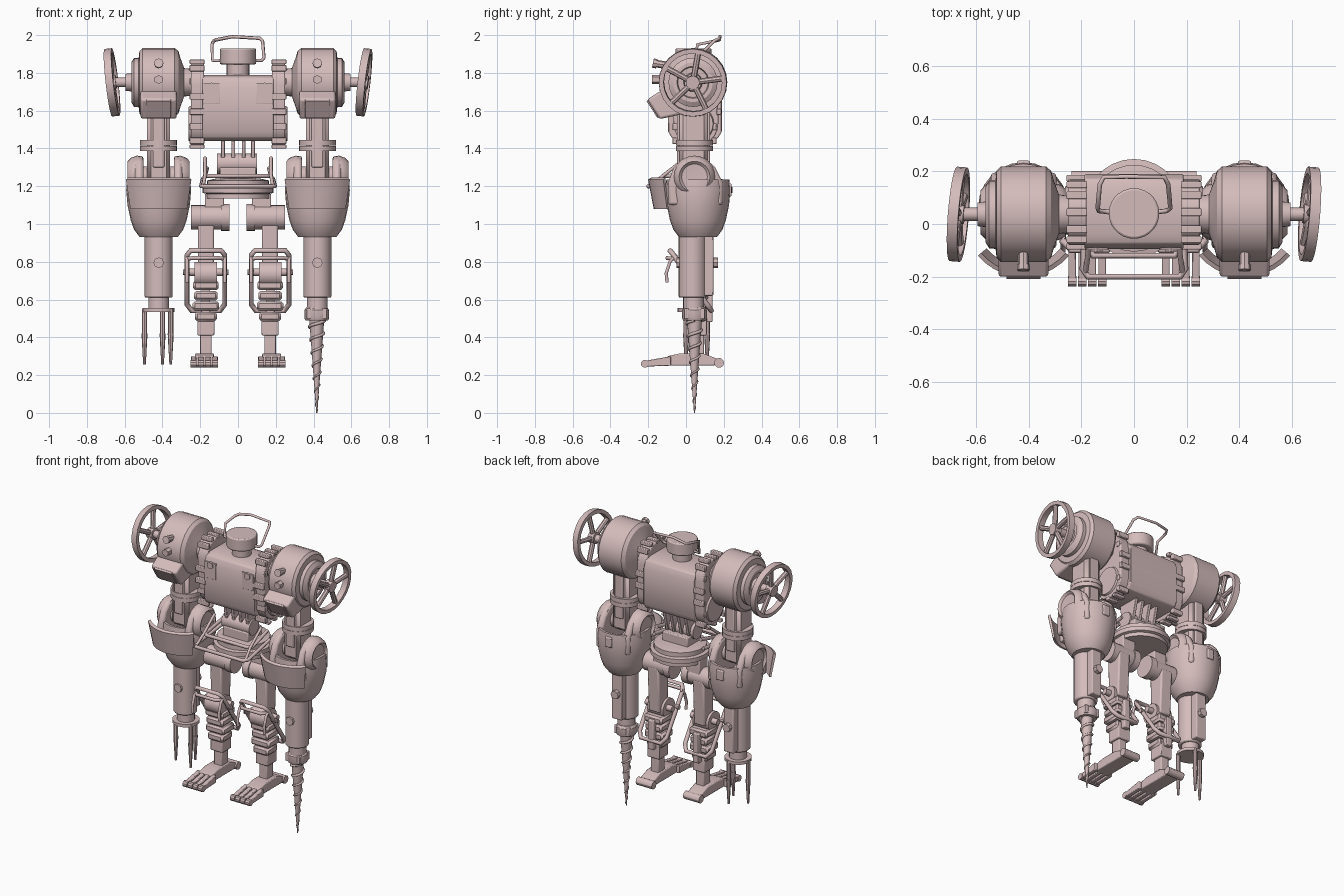
import bpy, bmesh, math
from mathutils import Vector, Matrix

if "Cube" in bpy.data.objects:
    bpy.data.objects.remove(bpy.data.objects["Cube"])

mat = bpy.data.materials.new("pale pink clay")
mat.diffuse_color = (0.66, 0.5, 0.5, 1)
mat.use_nodes = True
mat.node_tree.nodes["Principled BSDF"].inputs["Base Color"].default_value = mat.diffuse_color


def finish(name, bm):
    bmesh.ops.recalc_face_normals(bm, faces=bm.faces)
    me = bpy.data.meshes.new(name)
    bm.to_mesh(me)
    bm.free()
    me.materials.append(mat)
    ob = bpy.data.objects.new(name, me)
    bpy.context.collection.objects.link(ob)
    return ob


def bevel(ob, w, seg=2):
    m = ob.modifiers.new("bevel", 'BEVEL')
    m.width, m.segments, m.limit_method = w, seg, 'ANGLE'
    return ob


def box(name, c, size, w=0.006):
    bm = bmesh.new()
    bmesh.ops.create_cube(bm, size=1, matrix=Matrix.Translation(c) @ Matrix.Diagonal((*size, 1)))
    return bevel(finish(name, bm), w)


def rod(name, a, b, r1, r2=None, n=20):
    a, b = Vector(a), Vector(b)
    d = b - a
    bm = bmesh.new()
    m = Matrix.Translation((a + b) / 2) @ d.to_track_quat('Z', 'Y').to_matrix().to_4x4()
    bmesh.ops.create_cone(bm, cap_ends=True, segments=n, radius1=r1,
                          radius2=r1 if r2 is None else r2, depth=d.length, matrix=m)
    return finish(name, bm)


def lathe(name, prof, c, axis='Z', a0=0, a1=360, n=24):
    """Spin a closed (radius, height) profile about an axis."""
    bm = bmesh.new()
    vs = [bm.verts.new((r, 0, h)) for r, h in prof]
    f = bm.faces.new(vs)
    bmesh.ops.rotate(bm, verts=vs, matrix=Matrix.Rotation(math.radians(a0), 3, 'Z'))
    full = a1 - a0 == 360
    bmesh.ops.spin(bm, geom=[f] + list(bm.edges) + vs, axis=(0, 0, 1), cent=(0, 0, 0),
                   angle=math.radians(a1 - a0), steps=n)
    bmesh.ops.remove_doubles(bm, verts=bm.verts, dist=1e-5)
    if full:
        inner = [f for f in bm.faces if len(f.verts) == len(prof)
                 and all(abs(v.co.y) < 1e-4 for v in f.verts)]
        bmesh.ops.delete(bm, geom=inner, context='FACES')
    if axis != 'Z':
        bmesh.ops.rotate(bm, verts=bm.verts, matrix=Matrix.Rotation(math.radians(90 if axis == 'X' else -90), 3, 'Y'))
    bmesh.ops.translate(bm, verts=bm.verts, vec=c)
    return finish(name, bm)


def prism(name, prof, x0, x1, w=0.006):
    """Extrude a (y, z) outline along x."""
    bm = bmesh.new()
    f = bm.faces.new([bm.verts.new((x0, y, z)) for y, z in prof])
    r = bmesh.ops.extrude_face_region(bm, geom=[f])
    bmesh.ops.translate(bm, vec=(x1 - x0, 0, 0), verts=[v for v in r['geom'] if isinstance(v, bmesh.types.BMVert)])
    return bevel(finish(name, bm), w)


def tube(name, pts, r, cyclic=False, radii=None):
    cu = bpy.data.curves.new(name, 'CURVE')
    cu.dimensions, cu.bevel_depth, cu.bevel_resolution, cu.use_fill_caps = '3D', r, 1, True
    sp = cu.splines.new('POLY')
    sp.points.add(len(pts) - 1)
    for i, p in enumerate(pts):
        sp.points[i].co = (*p, 1)
        sp.points[i].radius = radii[i] if radii else 1
    sp.use_cyclic_u = cyclic
    ob = bpy.data.objects.new(name, cu)
    bpy.context.collection.objects.link(ob)
    cu.materials.append(mat)
    return ob


# Torso body, head and carry handle
prism("torso", [(-.095, 1.49), (-.075, 1.455), (-.04, 1.44), (.13, 1.44), (.17, 1.455), (.19, 1.49), (.19, 1.73),
                (.17, 1.775), (.13, 1.79), (-.04, 1.79), (-.075, 1.775), (-.095, 1.73)], -.188, .188)
rod("neck", (0, 0.04, 1.77), (0, 0.04, 1.86), 0.06)
bevel(rod("head", (0, 0.04, 1.845), (0, 0.04, 1.93), 0.096, n=28), 0.008)
tube("carry_handle", [(-.09, .045, 1.865), (-.135, .05, 1.865), (-.138, .06, 1.95), (-.13, .15, 1.968),
                      (-.115, .178, 1.975), (-.03, .18, 1.992), (.115, .178, 1.983), (.13, .15, 1.97),
                      (.138, .06, 1.88), (.125, .05, 1.865), (.08, .045, 1.865)], 0.009)

# Track loop outline: two arcs joined by straight sides, narrower at the bottom
R, Y0, ZB, ZT = 0.125, 0.045, 1.53, 1.735
loop = [(Y0 + (0 if i < 12 else .008) + r * math.cos(a), (ZT if i < 12 else ZB) + r * math.sin(a))
        for i in range(24) for r in [R if i < 12 else .118]
        for a in [math.radians((i if i < 12 else i - 1) * 180 / 11)]]
for s in (-1, 1):
    prism("track", loop, s * 0.18, s * 0.25)
    for z in (1.44, 1.515, 1.595, 1.675, 1.755, 1.825):
        for f in (-1, 1):
            off = 0 if ZB < z < ZT else 0.025
            box("track_cleat", (s * .217, Y0 + f * (R + .004 - off), z), (.078, .026, .034), .004)
    for y in (-.02, .045, .11):
        box("top_cleat", (s * .217, y, ZT + R - .002), (.078, .03, .024), .004)
        box("bottom_cleat", (s * .217, y, ZB - .12), (.078, .03, .02), .004)
    rod("track_hub", (s * .24, Y0 + .008, ZB), (s * .262, Y0 + .008, ZB), .1, .09)
    box("chest_plate", (s * .14, -.095, 1.69), (.085, .008, .11), .002)
    rod("torso_bolt", (s * .14, -.106, 1.725), (s * .14, -.09, 1.725), .024, n=6)

# Waist: fins, hinge and turntable
for x in (-.08, -.025, .03, .08):
    prism("waist_fin", [(.0, 1.3), (-.02, 1.38), (-.03, 1.46), (.13, 1.46), (.09, 1.3)], x - .01, x + .01, .003)
rod("waist_hinge", (-.11, .03, 1.32), (.1, .03, 1.32), .054)
box("waist_clamp", (0, .045, 1.265), (.19, .15, .07))
lathe("turntable", [(0, 1.135), (.17, 1.135), (.17, 1.16), (.187, 1.165), (.187, 1.195), (.165, 1.2),
                    (.165, 1.23), (.12, 1.24), (0, 1.24)], (0, .06, 0), n=28)
for z, y, h in ((1.2, -.2, .195), (1.255, -.12, .175)):
    tube("waist_bumper", [(-h + .01, .08, z + .04), (-h, y + .03, z), (-h + .02, y, z), (h - .02, y, z),
                          (h, y + .03, z), (h - .01, .08, z + .04)], .012)
for s in (-1, 1):
    tube("bumper_strut", [(s * .185, -.185, 1.2), (s * .175, -.12, 1.257), (s * .175, .0, 1.35)], .01)

for s in (-1, 1):
    X = s * .42
    ax = lambda e: 'X' if e > 0 else '-X'
    # Shoulder drum, spinning about x
    lathe("shoulder", [(0, .24), (.07, .24), (.075, .285), (.13, .305), (.165, .315), (.182, .335), (.182, .505),
                       (.165, .522), (.13, .526), (.13, .55), (.105, .565), (.085, .565), (.08, .55), (.05, .55),
                       (.045, .595), (0, .595)], (0, .037, 1.75), ax(s), n=24)
    prism("shoulder_box", [(-.205, 1.66), (-.14, 1.555), (.02, 1.59), (.02, 1.7), (-.11, 1.72)], X - .095, X + .095, .012)
    prism("shoulder_box_plate", [(-.209, 1.65), (-.15, 1.56), (-.14, 1.565), (-.2, 1.66)], X - .065, X + .065, .002)
    rod("shoulder_knob", (X, -.1, 1.84), (X, -.165, 1.85), .02, n=8)
    rod("knob_cap", (X, -.155, 1.848), (X, -.175, 1.852), .025, n=8)
    rod("shoulder_bolt", (X, -.13, 1.765), (X, -.18, 1.765), .024, n=6)
    # Spoked hand wheel on an axle
    C = Vector((s * .667, .037, 1.75))
    rod("wheel_axle", (s * .56, .037, 1.75), C, .025)
    rot = Matrix.Rotation(math.radians(6.5 * s), 4, 'Y') @ Matrix.Rotation(math.radians(-4.5), 4, 'Z')
    wheel = [lathe("wheel_rim", [(.155, -.02), (.18, -.02), (.18, .02), (.155, .02)], (0, 0, 0), 'X', n=24),
             rod("wheel_hub", (-.025, 0, 0), (.022, 0, 0), .036)]
    for i in range(5):
        a = math.radians(72 * i + 8)
        wheel.append(rod("wheel_spoke", (0, 0, 0), (0, .165 * math.cos(a), .165 * math.sin(a)), .016, n=8))
    for o in wheel:
        o.matrix_world = Matrix.Translation(C) @ rot
    # Upper arm
    bevel(box("upper_arm", (X, .04, 1.42), (.122, .15, .42), .02), .02)
    box("arm_rail", (X, .04, 1.45), (.06, .175, .3))
    for z in (1.4, 1.43):
        rod("arm_collar", (X, .045, z - .014), (X, .045, z + .014), .098)
    # Elbow cup with domed ears, each with a round recess
    lathe("elbow_cup", [(0, .93), (.1, .93), (.13, .97), (.148, 1.02), (.165, 1.1), (.172, 1.18), (.166, 1.235),
                        (.15, 1.235), (.145, 1.12), (0, 1.08)], (X, .063, 0), n=24)
    rod("elbow_axle", (X - .13, .045, 1.25), (X + .13, .045, 1.25), .055)
    for e in (-1, 1):
        lathe("elbow_ear", [(0, .085), (.108, .085), (.112, .115), (.1, .148), (.082, .164), (.068, .15), (0, .145)],
              (X, .045, 1.25), ax(e), n=24)
        prism("ear_dome", [(-.095, 1.1), (-.095, 1.22), (-.065, 1.3), (-.02, 1.345), (.045, 1.362), (.105, 1.345),
                           (.155, 1.3), (.195, 1.22), (.195, 1.1)], X + e * .08, X + e * .125, .015)
    box("back_hinge", (X, .228, 1.18), (.05, .025, .07))
    lathe("elbow_shield", [(.183, 1.08), (.196, 1.08), (.226, 1.235), (.21, 1.245)], (X, .025, 0), a0=220, a1=320, n=10)
    box("shield_mount", (X, -.13, 1.15), (.08, .09, .07))
    # Forearm
    bevel(rod("forearm", (X, .035, .61), (X, .035, .97), .074, n=16), .008)
    box("forearm_plate", (X, .115, .78), (.075, .06, .32))
    rod("forearm_bolt", (X, -.05, .795), (X, -.03, .795), .028, n=8)
    rod("back_bolt", (X, .13, .795), (X, .17, .795), .028, n=8)
    rod("wrist", (X, .04, .55), (X, .04, .62), .055)

    # Leg: hip, thigh, knee, shin and foot
    L = s * .17
    box("hip_block", (s * .125, .06, 1.1), (.1, .09, .12))
    rod("hip_barrel", (s * .055, .05, 1.035), (s * .25, .05, 1.035), .065)
    rod("hip_cap", (s * .045, .05, 1.035), (s * .09, .05, 1.035), .072)
    prism("thigh", [(.0, 1.03), (.01, .72), (.1, .72), (.115, 1.03)], L - .043, L + .043, .01)
    rod("knee", (L - .06, .025, .735), (L + .06, .025, .735), .065)
    rod("knee_pin", (L - .1, .04, .745), (L + .1, .04, .745), .02)
    for i, w in enumerate((.135, .125, .14, .115)):
        bevel(box("shin_segment", (L, .05, .675 - i * .055), (w, .14 - i * .008, .05), .012), .012)
    box("shin", (L, .06, .46), (.09, .1, .1))
    box("ankle", (L, .06, .37), (.06, .07, .15))
    box("calf_piston", (L, .12, .58), (.045, .04, .2))
    tube("knee_guard", [(L - .08, -.085, .86), (L + .08, -.085, .86), (L + .1, -.065, .835), (L + .1, .11, .575),
                        (L + .075, .135, .54), (L - .075, .135, .54), (L - .1, .11, .575), (L - .1, -.065, .835)], .014, True)
    tube("knee_bar", [(L - .1, -.06, .815), (L - .07, -.1, .82), (L + .07, -.1, .82), (L + .1, -.06, .815)], .011)
    for e in (-1, 1):
        tube("knee_hook", [(L + e * .1, y, z) for y, z in
                           ((-.05, .84), (-.085, .8), (-.105, .74), (-.1, .69))], .01)
        rod("guard_knob", (L + e * .085, .0, .745), (L + e * .12, .0, .745), .015, n=8)
    F = s * .178
    prism("foot", [(-.1, .25), (.15, .25), (.17, .285), (.09, .315), (-.03, .315), (-.1, .3)], F - .05, F + .05)
    rod("heel_roller", (F - .06, .175, .265), (F + .06, .175, .265), .026, n=12)
    for i in range(4):
        tx = F + (i - 1.5) * .038
        prism("toe", [(-.22, .245), (-.08, .25), (-.08, .3), (-.22, .275)], tx - .014, tx + .014, .004)
        rod("toe_tip", (tx - .016, -.218, .26), (tx + .016, -.218, .26), .021, n=10)

# Three-prong claw on the left wrist
lathe("claw_plate", [(0, .535), (.085, .535), (.085, .555), (0, .555)], (-.42, .04, 0), n=16)
for a in (180, 74, -32):
    cx, cy = -.42 + .075 * math.cos(math.radians(a)), .04 + .075 * math.sin(math.radians(a))
    rod("claw_base", (cx, cy, .42), (cx, cy, .55), .014, n=8)
    rod("claw_tip", (cx, cy, .255), (cx, cy, .42), .007, .016, n=8)

# Spiral drill on the right wrist
lathe("drill_collar", [(0, .49), (.06, .49), (.065, .5), (.065, .545), (.055, .56), (0, .56)], (.417, .045, 0), n=12)
for i in range(4):
    a = math.radians(90 * i + 45)
    box("collar_lug", (.417 + .056 * math.cos(a), .045 + .056 * math.sin(a), .525), (.03, .03, .055), .004)
rod("drill_core", (.417, .045, 0), (.417, .045, .5), .003, .04, n=16)
pts, radii = [], []
for i in range(97):
    t, a = i / 96, i / 96 * 2 * math.pi * 7
    r = .004 + .038 * t
    pts.append((.417 + r * math.cos(a), .045 + r * math.sin(a), .01 + .48 * t))
    radii.append(.3 + .7 * t)
tube("drill_thread", pts, .009, radii=radii)

# Smooth shading with sharp edges kept
for o in bpy.context.scene.objects:
    o.select_set(o.type == 'MESH')
    if o.type == 'MESH':
        bpy.context.view_layer.objects.active = o
bpy.ops.object.shade_smooth_by_angle(angle=math.radians(30))
